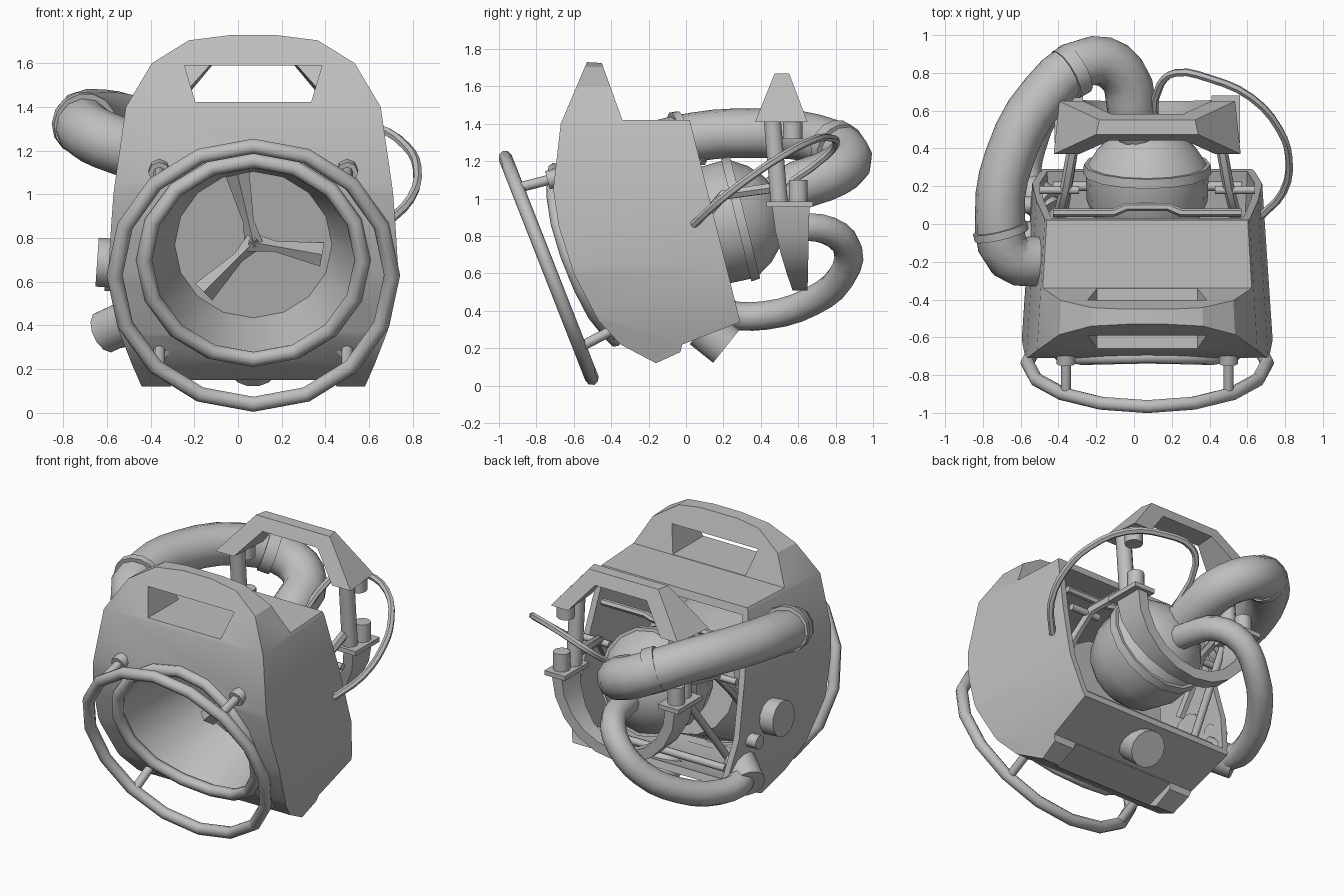
import bpy, bmesh, math
from mathutils import Vector

if "Cube" in bpy.data.objects:
    bpy.data.objects.remove(bpy.data.objects["Cube"])

CX = 0.07                       # symmetry plane of the housing
grey = bpy.data.materials.new("mid_grey")
grey.diffuse_color = (0.52, 0.52, 0.52, 1)
grey.use_nodes = True
grey.node_tree.nodes["Principled BSDF"].inputs["Base Color"].default_value = grey.diffuse_color

FRONT = [(0.12, -0.16), (0.22, -0.35), (0.35, -0.47), (0.60, -0.60), (0.85, -0.68),
         (1.05, -0.71), (1.40, -0.67), (1.73, -0.53)]                 # z, y
WIDTH = [(0.12, 0.54), (0.38, 0.63), (0.64, 0.67), (1.0, 0.64), (1.4, 0.585),
         (1.6, 0.47), (1.705, 0.30), (1.73, 0.10)]                    # z, half width


def lerp(table, t):
    if t <= table[0][0]:
        return table[0][1]
    for (a, va), (b, vb) in zip(table, table[1:]):
        if t <= b:
            return va + (vb - va) * (t - a) / (b - a)
    return table[-1][1]


def finish(ob, angle=32):
    if not ob.data.materials:
        ob.data.materials.append(grey)
    bpy.ops.object.select_all(action='DESELECT')
    ob.select_set(True)
    bpy.context.view_layer.objects.active = ob
    bpy.ops.object.shade_smooth_by_angle(angle=math.radians(angle))
    return ob


def add(name, bm):
    bmesh.ops.recalc_face_normals(bm, faces=bm.faces)
    me = bpy.data.meshes.new(name)
    bm.to_mesh(me)
    bm.free()
    ob = bpy.data.objects.new(name, me)
    bpy.context.collection.objects.link(ob)
    return ob


def loft(name, rings, caps=(True, True)):
    bm = bmesh.new()
    vs = [[bm.verts.new(p) for p in r] for r in rings]
    n = len(vs[0])
    for a, b in zip(vs, vs[1:]):
        for i in range(n):
            bm.faces.new((a[i], a[(i + 1) % n], b[(i + 1) % n], b[i]))
    if caps[0]:
        bm.faces.new(vs[0])
    if caps[1]:
        bm.faces.new(vs[-1])
    return add(name, bm)


def rod(name, a, b, r, n=10, r2=None):
    a, b = Vector(a), Vector(b)
    q = (b - a).to_track_quat('Z', 'Y')
    ring = [Vector((math.cos(t), math.sin(t), 0)) for t in (2 * math.pi * i / n for i in range(n))]
    return finish(loft(name, [[p + q @ (v * s) for v in ring] for p, s in ((a, r), (b, r2 or r))]), 50)


def tube(name, pts, r, cyclic=False, smooth=True, res=2, end=1.0):
    cu = bpy.data.curves.new(name, 'CURVE')
    cu.dimensions = '3D'
    cu.bevel_depth, cu.bevel_resolution, cu.use_fill_caps, cu.resolution_u = r, res, True, 3
    sp = cu.splines.new('BEZIER' if smooth else 'POLY')
    store = sp.bezier_points if smooth else sp.points
    store.add(len(pts) - 1)
    for p, co in zip(store, pts):
        if smooth:
            p.co, p.handle_left_type, p.handle_right_type = co, 'AUTO', 'AUTO'
        else:
            p.co = (*co, 1)
    store[-1].radius = end
    sp.use_cyclic_u = cyclic
    tmp = bpy.data.objects.new(name + "_path", cu)
    bpy.context.collection.objects.link(tmp)
    me = bpy.data.meshes.new_from_object(tmp.evaluated_get(bpy.context.evaluated_depsgraph_get()))
    bpy.data.objects.remove(tmp)
    ob = bpy.data.objects.new(name, me)
    bpy.context.collection.objects.link(ob)
    return finish(ob, 50)


def hull(name, profile, inset=0.0):
    """Side profile spread across x by the width table, tapering to the rear."""
    bm = bmesh.new()
    sides = [[bm.verts.new((s, y, z)) for y, z in profile] for s in (-1, 1)]
    n = len(profile)
    for i in range(n):
        bm.faces.new((sides[0][i], sides[0][(i + 1) % n], sides[1][(i + 1) % n], sides[1][i]))
    for s in sides:
        bm.faces.new(s)
    for z, _ in WIDTH[1:-1]:
        bmesh.ops.bisect_plane(bm, geom=bm.verts[:] + bm.edges[:] + bm.faces[:],
                               plane_co=(0, 0, z), plane_no=(0, 0, 1))
    for v in bm.verts:
        v.co.x = CX + v.co.x * (lerp(WIDTH, v.co.z) * (1 - 0.1 * (v.co.y + 0.7)) - inset)
    bmesh.ops.triangulate(bm, faces=bm.faces[:])
    return add(name, bm)


def cut(ob, cutter):
    m = ob.modifiers.new("cut", 'BOOLEAN')
    m.operation, m.solver, m.object = 'DIFFERENCE', 'EXACT', cutter
    bpy.context.view_layer.objects.active = ob
    bpy.ops.object.modifier_apply(modifier=m.name)
    bpy.data.objects.remove(cutter)


# Housing shell: hollow, open at the back
shell = hull("housing_shell", [(y, z) for z, y in FRONT] +
             [(-0.45, 1.725), (-0.34, 1.42), (0.02, 1.42), (0.29, 0.34), (-0.02, 0.22), (-0.03, 0.18)])
cut(shell, hull("cavity", [(-0.05, 0.27), (-0.32, 0.27), (-0.43, 0.37), (-0.55, 0.6), (-0.63, 0.85),
                           (-0.66, 1.05), (-0.62, 1.37), (0.3, 1.37), (0.6, 0.5)], 0.04))

# Intake hole, grip slot and the gap between the feet
N = 16
ANG = [2 * math.pi * i / N for i in range(N)]


def oval(y, rx, rz, cz):
    return [(CX + rx * math.cos(t), y(cz + rz * math.sin(t)), cz + rz * math.sin(t)) for t in ANG]


cut(shell, loft("hole", [oval(lambda z: -1, 0.49, 0.45, 0.7), oval(lambda z: -0.25, 0.49, 0.45, 0.7)]))
slot = [(-0.315, 1.59), (0.315, 1.59), (0.265, 1.423), (-0.265, 1.423)]
cut(shell, loft("slot", [[(CX + x, y, z) for x, z in slot] for y in (-1, 0)]))
cut(shell, loft("gap", [[(CX + x, y, z) for x, z in ((-0.40, 0), (0.40, 0), (0.37, top), (-0.37, top))]
                        for y, top in ((-0.28, 0.13), (0.0, 0.222))]))
finish(shell, 25)

# Intake rim, tapered duct and three blades meeting at the hub
front = lambda z: lerp(FRONT, z)
tube("intake_rim", oval(lambda z: front(z) - 0.005, 0.50, 0.455, 0.7), 0.037, True, False)
finish(loft("intake_duct", [oval(lambda z: front(z) + 0.01, 0.49, 0.45, 0.7),
                            oval(lambda z: -0.1 - 0.25 * (z - 0.77), 0.36, 0.335, 0.77)], (False, True)))
for k, deg in enumerate((103, -10, 225)):
    t = math.radians(deg)
    d, s = Vector((math.cos(t), -0.25 * math.sin(t), math.sin(t))), Vector((-math.sin(t), 0, math.cos(t)))
    c = Vector((CX, -0.17, 0.78))
    finish(loft(f"fan_blade_{k}", [[c + d * r + s * u + Vector((0, v, 0)) for u, v in
           ((-w, 0), (0, -0.025), (w, 0.03), (0, 0.03))] for r, w in ((-0.02, 0.045), (0.1, 0.025), (0.32, 0.055))]), 20)

# Guard ring on four stand-offs
tilt = Vector((0, -0.365, 0.93))
gc = Vector((CX, -0.735, 0.63))
tube("guard_ring", [gc + Vector((0.635 * math.cos(t), 0, 0)) + tilt * 0.635 * math.sin(t) for t in ANG],
     0.037, True, False)
for s in (-1, 1):
    for lvl, a, b in (("upper", (-0.66, 1.12), (-0.89, 1.06)), ("lower", (-0.33, 0.33), (-0.56, 0.21))):
        A, B = Vector((CX + s * 0.43, *a)), Vector((CX + s * 0.43, *b))
        rod(f"{lvl}_standoff", A, B, 0.027, 8)
        rod(f"{lvl}_standoff_nut", A, A.lerp(B, 0.35), 0.05, 8)

# Motor: turned body with a band, leaning back
ax = Vector((0, 0.97, 0.24))
mc = Vector((CX, 0.2, 0.87))
side = Vector((0, -0.24, 0.97))
PROF = [(-0.27, 0.2), (-0.22, 0.26), (-0.08, 0.32), (0.07, 0.325), (0.07, 0.34), (0.12, 0.335),
        (0.12, 0.315), (0.2, 0.265), (0.27, 0.19), (0.32, 0.08)]
finish(loft("motor", [[mc + ax * h + Vector((r * math.cos(t), 0, 0)) + side * r * math.sin(t)
                       for t in ANG] for h, r in PROF]), 40)

# Rear carry handle: an arch, narrower toward the top
HALF = [((0.495, 1.41), (0.36, 1.41)), ((0.27, 1.67), (0.2, 1.59))]
st = [((-a[0], a[1]), (-b[0], b[1])) for a, b in HALF] + HALF[::-1]
hy = lambda z: (0.37 + (z - 1.41) * 0.4, 0.65 - (z - 1.41) * 0.38)
finish(loft("rear_handle", [[(CX + x * (1 - 0.06 * k), hy(z)[k], z)
                             for (x, z), k in ((o, 0), (o, 1), (i, 1), (i, 0))] for o, i in st]), 20)

# Cradle: tapering half hoop under the motor
rings = []
for i in range(11):
    t = math.pi + math.pi * i / 10
    f = abs(math.sin(t))
    y0, y1 = 0.46 + 0.11 * f ** 1.5, 0.66 - 0.01 * f
    rings.append([(CX + r * math.cos(t), y, 0.96 + r * math.sin(t)) for r, y in
                  ((0.45, y0), (0.45, y1), (0.38, y1), (0.38, y0))])
finish(loft("cradle", rings), 30)

# Posts, plates, pegs and struts on both sides
for s in (-1, 1):
    X = lambda v: CX + s * v
    rod("handle_post", (X(0.40), 0.46, 1.44), (X(0.40), 0.50, 0.96), 0.048)
    rod("handle_stub", (X(0.41), 0.57, 1.42), (X(0.41), 0.57, 1.32), 0.055)
    rod("cradle_peg", (X(0.42), 0.60, 0.96), (X(0.42), 0.60, 1.10), 0.052)
    finish(loft("cradle_plate", [[(X(x), y, z) for x, y in ((0.34, 0.43), (0.49, 0.43), (0.49, 0.68), (0.34, 0.68))]
                                 for z in (0.955, 0.985)]))
    tube("side_strut", [(X(0.47), -0.05, 0.72), (X(0.46), 0.08, 0.88), (X(0.43), 0.2, 1.02), (X(0.38), 0.48, 1.06)],
         0.03, smooth=False, res=1)
    rod("strut_pin", (X(0.57), 0.18, 1.0), (X(0.36), 0.18, 1.0), 0.022, 8)
rod("lower_strut", (CX - 0.44, 0.08, 0.42), (CX - 0.38, 0.46, 0.95), 0.025, 8)
tube("cross_bar", [(CX + x, y, 1.2) for x, y in ((-0.5, 0.06), (-0.18, 0.06), (-0.11, 0.09), (0.11, 0.09),
                                                 (0.18, 0.06), (0.5, 0.06))], 0.022, smooth=False, res=1)
rod("lower_cross_bar", (CX - 0.5, 0.2, 0.42), (CX + 0.5, 0.2, 0.42), 0.025, 8)

# Upper hose with collars
tube("upper_hose", [(-0.48, -0.2, 1.2), (-0.66, -0.17, 1.27), (-0.71, 0.05, 1.33), (-0.66, 0.35, 1.35),
                    (-0.47, 0.69, 1.32), (-0.22, 0.865, 1.22), (-0.06, 0.79, 1.14), (-0.01, 0.6, 1.07),
                    (0.03, 0.4, 0.98)], 0.132, res=4, end=0.7)
rod("hose_collar", (-0.70, -0.06, 1.318), (-0.71, -0.02, 1.325), 0.147, 14)
rod("hose_joint", (-0.36, 0.79, 1.285), (-0.30, 0.825, 1.262), 0.143, 14)

# Lower hose with wall fitting
tube("lower_hose", [(-0.46, 0.08, 0.42), (-0.56, 0.22, 0.38), (-0.54, 0.42, 0.375), (-0.42, 0.67, 0.45),
                    (-0.26, 0.83, 0.58), (-0.12, 0.865, 0.73), (0.0, 0.76, 0.83), (0.05, 0.6, 0.85),
                    (0.07, 0.4, 0.86)], 0.078, res=3)
rod("hose_fitting", (-0.46, 0.1, 0.44), (-0.61, 0.21, 0.37), 0.1, 12)

# Thin cable, side knobs and bottom knob
tube("cable", [(0.1, 0.5, 1.05), (0.14, 0.74, 1.22), (0.22, 0.8, 1.29), (0.4, 0.77, 1.325), (0.62, 0.67, 1.31),
               (0.77, 0.5, 1.22), (0.82, 0.35, 1.12), (0.79, 0.17, 0.98), (0.67, 0.04, 0.86)], 0.021, res=1)
rod("side_knob", (-0.5, -0.1, 0.68), (-0.645, -0.1, 0.69), 0.115, 14)
rod("small_side_knob", (-0.5, 0.1, 0.6), (-0.61, 0.1, 0.6), 0.045, 10)
rod("bottom_knob", (CX, 0.09, 0.31), (CX, 0.215, 0.21), 0.115, 14)
